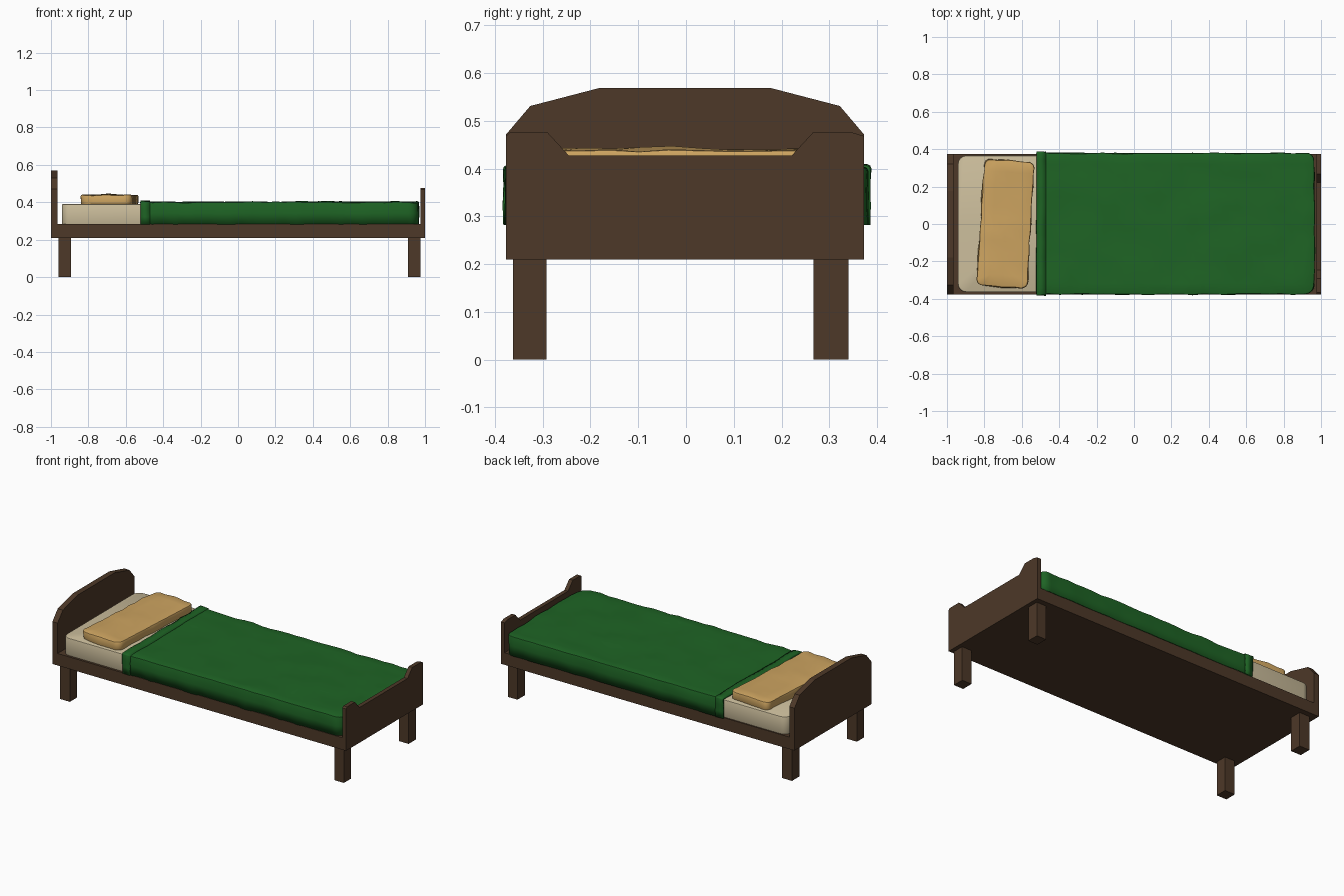
import bpy, bmesh, math
from mathutils import Vector, Matrix, noise

if "Cube" in bpy.data.objects:
    bpy.data.objects.remove(bpy.data.objects["Cube"])


def material(name, rgb):
    m = bpy.data.materials.new(name)
    m.diffuse_color = (*rgb, 1)
    m.use_nodes = True
    m.node_tree.nodes["Principled BSDF"].inputs["Base Color"].default_value = m.diffuse_color
    return m


wood = material("dark_wood", (0.074, 0.040, 0.021))
linen = material("linen", (0.60, 0.51, 0.33))
tan = material("tan_cloth", (0.61, 0.37, 0.117))
green = material("green_cloth", (0.013, 0.127, 0.018))


def finish(bm, name, mat, smooth=False):
    bmesh.ops.recalc_face_normals(bm, faces=bm.faces)
    mesh = bpy.data.meshes.new(name)
    bm.to_mesh(mesh)
    bm.free()
    mesh.materials.append(mat)
    ob = bpy.data.objects.new(name, mesh)
    bpy.context.collection.objects.link(ob)
    if smooth:
        bpy.ops.object.select_all(action='DESELECT')
        ob.select_set(True)
        bpy.context.view_layer.objects.active = ob
        bpy.ops.object.shade_smooth_by_angle(angle=math.radians(35))
    return ob


def cube(lo, hi):
    lo, hi = Vector(lo), Vector(hi)
    bm = bmesh.new()
    bmesh.ops.create_cube(bm, size=1)
    bmesh.ops.scale(bm, vec=hi - lo, verts=bm.verts)
    bmesh.ops.translate(bm, vec=(lo + hi) / 2, verts=bm.verts)
    return bm


def board(name, x0, x1, half, cy):
    """End board: half outline (y, z) mirrored about y = cy, extruded in x."""
    pts = [(y, z) for y, z in half] + [(2 * cy - y, z) for y, z in reversed(half)]
    bm = bmesh.new()
    face = bm.faces.new([bm.verts.new((x0, y, z)) for y, z in pts])
    ext = bmesh.ops.extrude_face_region(bm, geom=[face])
    verts = [g for g in ext["geom"] if isinstance(g, bmesh.types.BMVert)]
    bmesh.ops.translate(bm, vec=(x1 - x0, 0, 0), verts=verts)
    return finish(bm, name, wood)


def soft_box(name, lo, hi, mat, corner, rim, step, wrinkle,
             corners_from=-9, open_sides=(), turn=0, shell=0):
    """Box with rounded corners and rim, cut into a grid and wrinkled."""
    bm = cube(lo, hi)
    if corner:
        posts = [e for e in bm.edges
                 if abs(e.verts[0].co.z - e.verts[1].co.z) > 0.01
                 and e.verts[0].co.x > corners_from]
        bmesh.ops.bevel(bm, geom=posts, offset=corner, segments=4,
                        profile=0.5, affect='EDGES')
    bm.normal_update()
    gone = [f for f in bm.faces
            if any(f.normal.dot(Vector(d)) > 0.99 for d in open_sides)]
    top = [e for e in bm.edges
           if all(abs(v.co.z - hi[2]) < 1e-4 for v in e.verts)
           and not any(f in gone and f.normal.z > -0.5 for f in e.link_faces)]
    if not shell:
        top += [e for e in bm.edges if all(abs(v.co.z - lo[2]) < 1e-4 for v in e.verts)]
    bmesh.ops.bevel(bm, geom=top, offset=rim, segments=2, profile=0.5, affect='EDGES')
    bm.normal_update()
    gone = [f for f in bm.faces
            if any(f.normal.dot(Vector(d)) > 0.99 for d in open_sides)]
    bmesh.ops.delete(bm, geom=gone, context='FACES')
    for axis in range(3):
        size = hi[axis] - lo[axis]
        count = max(1, round(size / step))
        normal = Vector((0, 0, 0))
        normal[axis] = 1
        for i in range(1, count):
            co = Vector(lo) + normal * size * i / count
            bmesh.ops.bisect_plane(bm, geom=bm.verts[:] + bm.edges[:] + bm.faces[:],
                                   plane_co=co, plane_no=normal)
    bm.normal_update()
    if wrinkle:
        for v, n in [(v, v.normal.copy()) for v in bm.verts]:
            v.co += n * wrinkle * noise.noise(v.co * 11)
    if turn:
        c = (Vector(lo) + Vector(hi)) / 2
        bmesh.ops.rotate(bm, cent=c, matrix=Matrix.Rotation(turn, 3, 'Z'), verts=bm.verts)
    ob = finish(bm, name, mat, smooth=True)
    if shell:
        mod = ob.modifiers.new("thickness", 'SOLIDIFY')
        mod.thickness = shell
        mod.offset = -1
    return ob


# Base platform
finish(cube((-0.966, -0.377, 0.21), (0.976, 0.373, 0.284)), "bed_base", wood)

# Legs
for end, x0, x1 in (("head", -0.96, -0.892), ("foot", 0.91, 0.975)):
    for side, y0, y1 in (("front", -0.362, -0.292), ("back", 0.267, 0.34)):
        finish(cube((x0, y0, 0), (x1, y1, 0.215)), f"{end}_{side}_leg", wood)

# Headboard and footboard
board("headboard", -1, -0.965,
      [(0.373, 0.21), (0.373, 0.471), (0.322, 0.531), (0.176, 0.569)], -0.002)
foot_c = 0.012
foot = board("footboard", 0.975, 1,
             [(0.387, 0.21), (0.387, 0.468), (0.355, 0.477),
              (0.279, 0.477), (0.233, 0.427)], 0)
for v in foot.data.vertices:
    v.co.y = math.copysign(0.375, v.co.y) - 0.002 if abs(v.co.y) > 0.38 else v.co.y - foot_c

# Mattress
soft_box("mattress", (-0.942, -0.364, 0.28), (0.955, 0.366, 0.391), linen,
         0.045, 0.006, 0.4, 0)

# Pillow
soft_box("pillow", (-0.822, -0.337, 0.386), (-0.552, 0.34, 0.439), tan,
         0.035, 0.008, 0.06, 0.010, turn=-0.06)

# Blanket draped over the mattress
soft_box("blanket", (-0.515, -0.376, 0.282), (0.964, 0.379, 0.401), green,
         0.045, 0.006, 0.06, 0.008, corners_from=0,
         open_sides=((0, 0, -1), (-1, 0, 0)), shell=0.006)

# Folded cuff at the head end of the blanket
soft_box("blanket_cuff", (-0.522, -0.381, 0.282), (-0.47, 0.384, 0.405), green,
         0, 0.006, 0.04, 0.008,
         open_sides=((0, 0, -1), (-1, 0, 0), (1, 0, 0)), shell=0.010)
